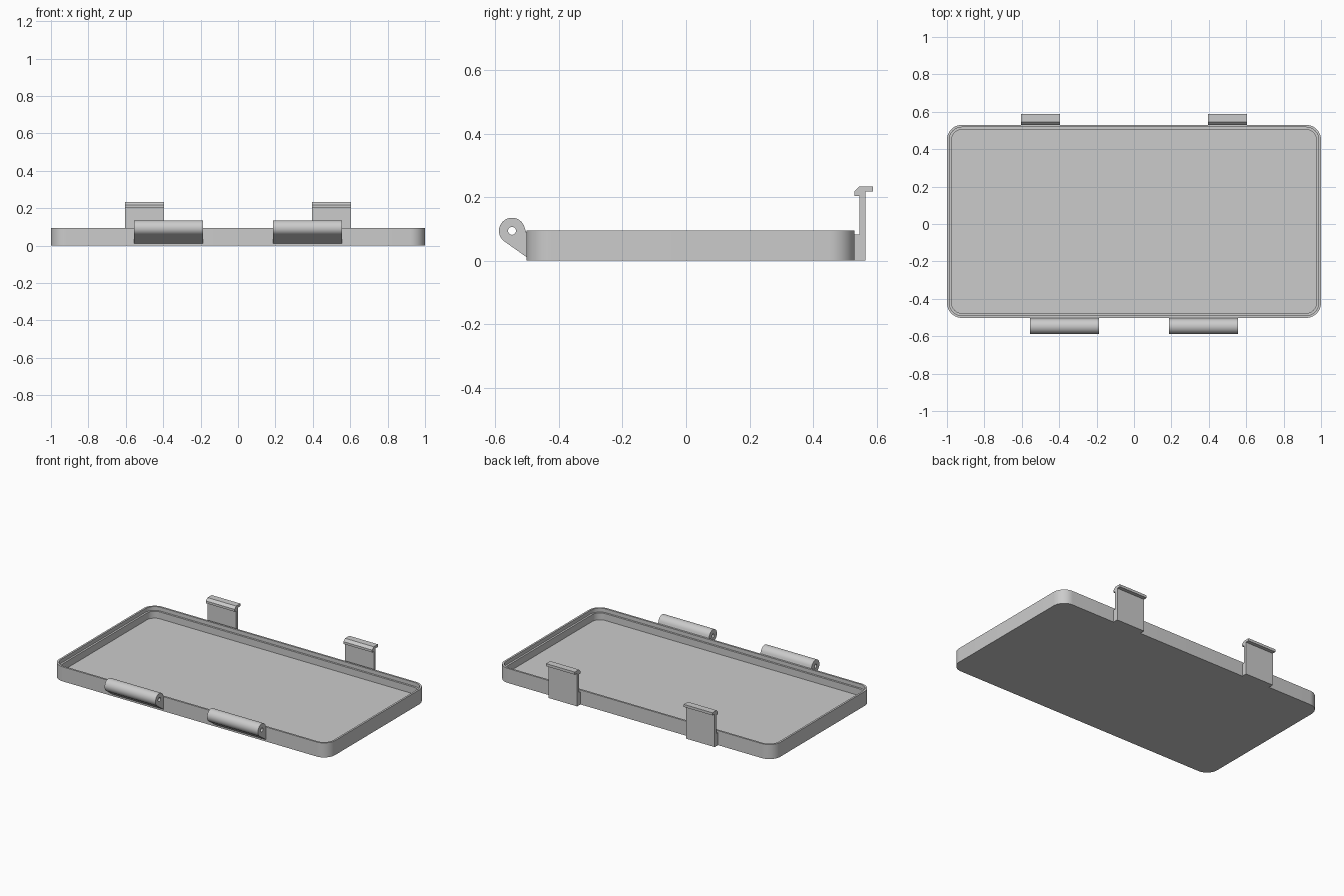
import bpy
import bmesh
from math import sin, cos, pi, radians
from mathutils import Vector

cube = bpy.data.objects.get("Cube")
if cube:
    bpy.data.objects.remove(cube, do_unlink=True)

grey = bpy.data.materials.new("light_grey")
grey.use_nodes = True
grey.diffuse_color = (0.6, 0.6, 0.6, 1)
grey.node_tree.nodes["Principled BSDF"].inputs["Base Color"].default_value = (0.6, 0.6, 0.6, 1)


def finish(bm, name):
    """Turn a bmesh into a shaded object."""
    bmesh.ops.recalc_face_normals(bm, faces=bm.faces)
    mesh = bpy.data.meshes.new(name)
    bm.to_mesh(mesh)
    bm.free()
    mesh.materials.append(grey)
    obj = bpy.data.objects.new(name, mesh)
    bpy.context.collection.objects.link(obj)
    bpy.ops.object.select_all(action='DESELECT')
    obj.select_set(True)
    bpy.context.view_layer.objects.active = obj
    bpy.ops.object.shade_smooth_by_angle(angle=radians(30))
    return obj


def arc(cy, cz, radius, start, end, steps):
    """Points on an arc, angles in degrees."""
    angles = [radians(start + (end - start) * i / steps) for i in range(steps + 1)]
    return [(cy + radius * cos(a), cz + radius * sin(a)) for a in angles]


def extrude_profile(name, loops, x0, x1):
    """Extrude closed y-z loops (outline, then holes) from x0 to x1."""
    bm = bmesh.new()
    edges = []
    for loop in loops:
        verts = [bm.verts.new((x0, y, z)) for y, z in loop]
        edges += [bm.edges.new((v, verts[i - 1])) for i, v in enumerate(verts)]
    bmesh.ops.triangle_fill(bm, edges=edges, use_beauty=True, use_dissolve=False)
    result = bmesh.ops.extrude_face_region(bm, geom=bm.faces[:], use_keep_orig=True)
    moved = [g for g in result["geom"] if isinstance(g, bmesh.types.BMVert)]
    bmesh.ops.translate(bm, verts=moved, vec=Vector((x1 - x0, 0, 0)))
    return finish(bm, name)


# Tray: rounded rectangles stacked from the base, over the rim, to the floor
FRONT, BACK, CORNER = -0.502, 0.53, 0.08


def rounded_ring(bm, inset, z):
    r = CORNER - inset
    points = []
    for k, (sx, cy) in enumerate([(1, BACK - CORNER), (-1, BACK - CORNER),
                                  (-1, FRONT + CORNER), (1, FRONT + CORNER)]):
        points += arc(sx * (1 - CORNER), cy, r, 90 * k, 90 * k + 90, 10)
    return [bm.verts.new((x, y, z)) for x, y in points]


bm = bmesh.new()
sections = [(0, 0), (0, 0.095), (0.0125, 0.095), (0.0125, 0.07), (0.025, 0.07), (0.025, 0.025)]
rings = [rounded_ring(bm, inset, z) for inset, z in sections]
for low, high in zip(rings, rings[1:]):
    for i in range(len(low)):
        bm.faces.new((low[i - 1], low[i], high[i], high[i - 1]))
bm.faces.new(rings[0])
bm.faces.new(rings[-1])
finish(bm, "tray")

# Hinge barrel with a sloping web and a pin hole
hinge_y, hinge_z = -0.547, 0.094
barrel = arc(hinge_y, hinge_z, 0.041, 15, 235, 32)
web = [(FRONT, 0.012), (-0.492, 0.012), (-0.492, 0.088), (FRONT, 0.088)]
pin_hole = arc(hinge_y, hinge_z, 0.0125, 0, 345, 23)

# Latch clip: foot, thin upright and hooked top
clip = [(0.52, 0), (0.564, 0), (0.564, 0.217), (0.588, 0.217), (0.588, 0.234),
        (0.545, 0.234), (0.529, 0.218), (0.529, 0.203), (0.545, 0.203),
        (0.545, 0.082), (0.52, 0.082)]

for side, sign in (("left", 1), ("right", -1)):
    extrude_profile(side + "_hinge", [barrel + web, pin_hole], sign * 0.187, sign * 0.556)
    extrude_profile(side + "_latch_clip", [clip], sign * 0.395, sign * 0.603)
